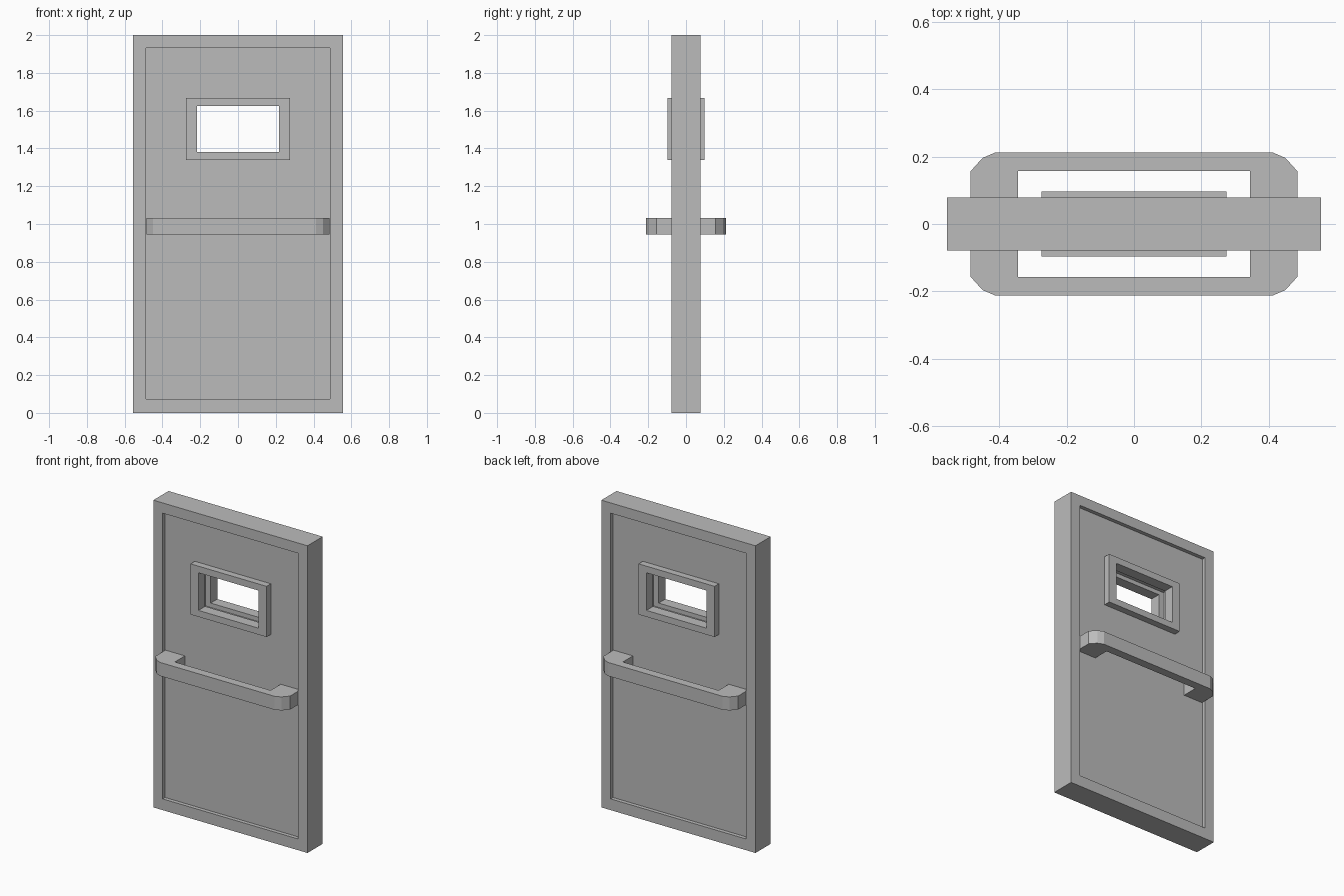
import bpy
import bmesh

cube = bpy.data.objects.get("Cube")
if cube:
    bpy.data.objects.remove(cube, do_unlink=True)

# One flat grey for the whole door
grey = bpy.data.materials.new("mid grey")
grey.use_nodes = True
GREY = (0.5, 0.5, 0.5, 1.0)
grey.diffuse_color = GREY
grey.node_tree.nodes["Principled BSDF"].inputs["Base Color"].default_value = GREY


def finish(name, bm):
    bmesh.ops.recalc_face_normals(bm, faces=bm.faces)
    mesh = bpy.data.meshes.new(name)
    bm.to_mesh(mesh)
    bm.free()
    mesh.materials.append(grey)
    obj = bpy.data.objects.new(name, mesh)
    bpy.context.collection.objects.link(obj)
    return obj


def ring(name, outer, inner, y0, y1):
    """Rectangular frame; each rectangle is (half width, bottom, top)."""
    bm = bmesh.new()
    loops = []
    for (w, lo, hi), y in ((outer, y0), (outer, y1), (inner, y1), (inner, y0)):
        loops.append([bm.verts.new((x, y, z))
                      for x, z in ((-w, lo), (w, lo), (w, hi), (-w, hi))])
    for k in range(4):
        a, b = loops[k], loops[(k + 1) % 4]
        for i in range(4):
            j = (i + 1) % 4
            bm.faces.new((a[i], a[j], b[j], b[i]))
    return finish(name, bm)


def handle(name, side):
    """Pull bar: half outline mirrored in x, extruded upward."""
    half = [(0.345, 0.04), (0.485, 0.04), (0.485, 0.157),
            (0.45, 0.196), (0.413, 0.212)]
    outline = half + [(-x, y) for x, y in reversed(half)]
    outline += [(-0.345, 0.157), (0.345, 0.157)]
    bm = bmesh.new()
    face = bm.faces.new([bm.verts.new((x, side * y, 0.945)) for x, y in outline])
    top = bmesh.ops.extrude_face_region(bm, geom=[face])["geom"]
    bmesh.ops.translate(bm, vec=(0, 0, 0.088),
                        verts=[v for v in top if isinstance(v, bmesh.types.BMVert)])
    return finish(name, bm)


# Outer border and recessed panel with its window cutout
ring("door_border", (0.555, 0.0, 2.0), (0.4875, 0.073, 1.933), -0.078, 0.078)
ring("door_panel", (0.4885, 0.072, 1.934), (0.255, 1.352, 1.652), -0.053, 0.053)

# Window trim and pull bar on both faces
for label, side in (("front", -1), ("back", 1)):
    ring(label + "_window_trim", (0.274, 1.338, 1.668), (0.217, 1.38, 1.625),
         side * 0.028, side * 0.097)
    handle(label + "_handle", side)
